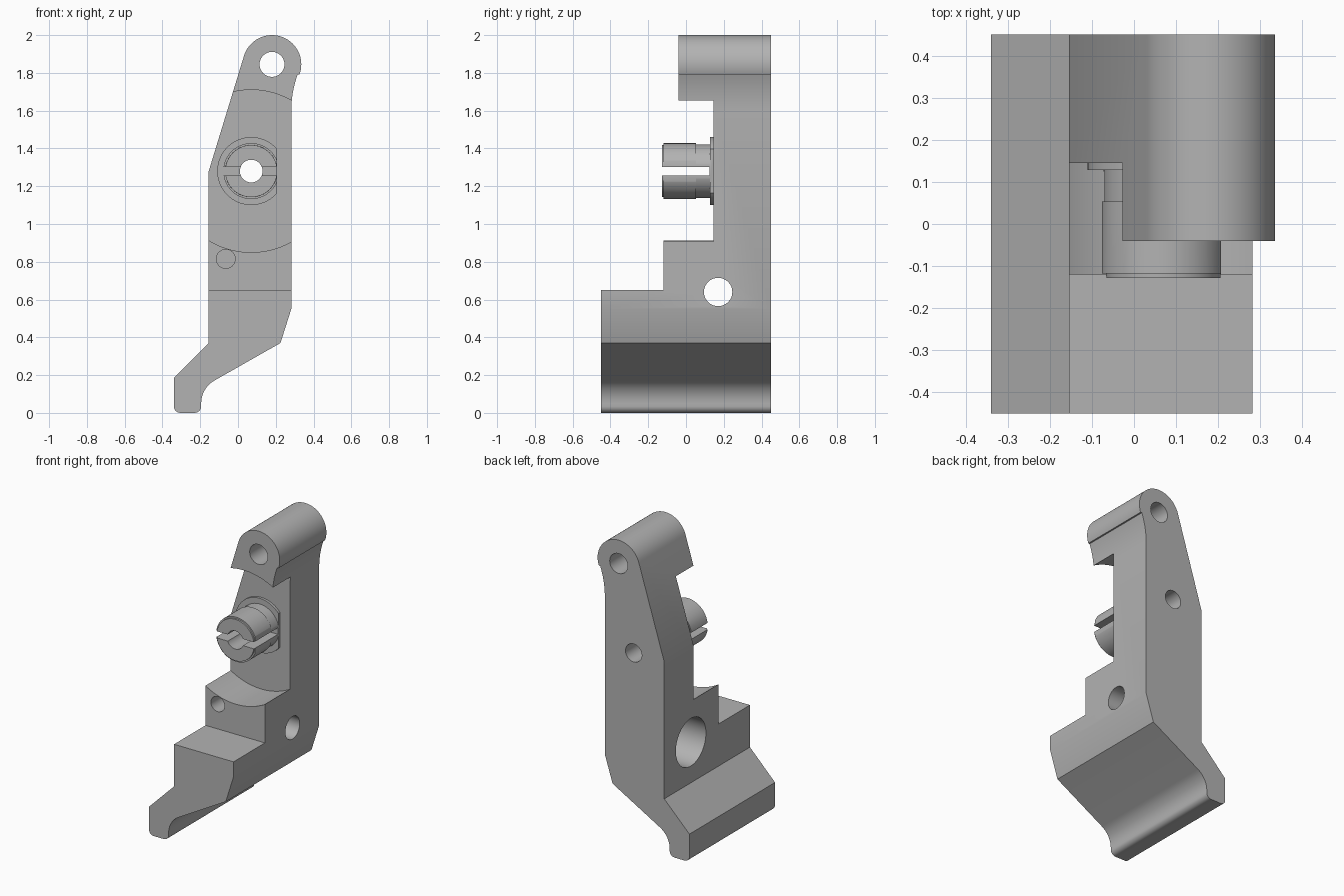
import bpy, bmesh, math
from mathutils import Vector

if "Cube" in bpy.data.objects:
    bpy.data.objects.remove(bpy.data.objects["Cube"], do_unlink=True)

grey = bpy.data.materials.new("plain grey")
grey.use_nodes = True
colour = (0.45, 0.45, 0.45, 1)
grey.diffuse_color = colour
grey.node_tree.nodes["Principled BSDF"].inputs["Base Color"].default_value = colour


def prism(name, points, y0, y1):
    """Extrude an x-z profile from y0 to y1."""
    bm = bmesh.new()
    face = bm.faces.new([bm.verts.new((x, y0, z)) for x, z in points])
    new = bmesh.ops.extrude_face_region(bm, geom=[face])["geom"]
    moved = [v for v in new if isinstance(v, bmesh.types.BMVert)]
    bmesh.ops.translate(bm, verts=moved, vec=(0, y1 - y0, 0))
    bmesh.ops.recalc_face_normals(bm, faces=bm.faces)
    mesh = bpy.data.meshes.new(name)
    bm.to_mesh(mesh)
    bm.free()
    mesh.materials.append(grey)
    ob = bpy.data.objects.new(name, mesh)
    bpy.context.collection.objects.link(ob)
    return ob


def arc(cx, cz, r, a0, a1, n):
    angles = [math.radians(a0 + (a1 - a0) * i / n) for i in range(n + 1)]
    return [(cx + r * math.cos(a), cz + r * math.sin(a)) for a in angles]


def disc(name, centre, r, y0, y1, n=64):
    return prism(name, arc(*centre, r, 0, 360, n)[:-1], y0, y1)


def box(name, x0, x1, y0, y1, z0, z1):
    return prism(name, [(x0, z0), (x1, z0), (x1, z1), (x0, z1)], y0, y1)


def cross_bore(name, y, z, r, x0, x1):
    """Cylinder running along x."""
    ob = disc(name, (0, 0), r, x0, x1)
    for v in ob.data.vertices:
        a, b, c = v.co
        v.co = Vector((b, y - a, z + c))
    return ob


def combine(target, tools, operation="DIFFERENCE"):
    for tool in tools:
        tool.hide_render = True
        mod = target.modifiers.new(tool.name, "BOOLEAN")
        mod.operation, mod.solver, mod.object = operation, "EXACT", tool
        bpy.context.view_layer.update()
        graph = bpy.context.evaluated_depsgraph_get()
        mesh = bpy.data.meshes.new_from_object(target.evaluated_get(graph))
        target.modifiers.clear()
        target.data = mesh
        bpy.data.objects.remove(tool, do_unlink=True)


def smooth(ob):
    bpy.ops.object.select_all(action="DESELECT")
    ob.select_set(True)
    bpy.context.view_layer.objects.active = ob
    bpy.ops.object.shade_smooth_by_angle(angle=math.radians(25))


top = (0.18, 1.845)
pivot = (0.07, 1.28)
back = 0.45

# Arm: side outline with rounded foot, rounded head and a fillet below the head
outline = (arc(-0.305, 0.035, 0.035, 180, 270, 6)
           + arc(-0.23, 0.035, 0.035, 270, 360, 6)
           + arc(-0.055, 0.05, 0.14, 180, 120, 10)
           + [(0.225, 0.37), (0.282, 0.55)]
           + arc(0.842, 1.6, 0.56, 180, 160, 8)
           + arc(*top, 0.155, -20, 163, 36)
           + [(-0.155, 1.28), (-0.155, 0.37), (-0.34, 0.185)])
arm = prism("arm", outline, -0.45, back)
combine(arm, [
    box("step_cutter", -1, 1, -1, -0.12, 0.65, 3),
    box("head_front_cutter", -1, 1, -1, -0.04, 1.3, 3),
    disc("pivot_recess_cutter", pivot, 0.43, -1, 0.145, 128),
    disc("head_hole_cutter", top, 0.066, -1, 1),
    disc("pivot_hole_cutter", pivot, 0.06, -1, 1),
    disc("blind_hole_cutter", (-0.065, 0.815), 0.05, -0.3, 0.02),
    cross_bore("large_bore_cutter", 0.17, 0.64, 0.158, -0.6, 0.18),
    cross_bore("small_bore_cutter", 0.17, 0.64, 0.075, 0.1, 0.6),
])
smooth(arm)

# Pivot pin: slotted stub with a chamfered tip, a neck and a thin flange
pin = disc("pivot_pin", pivot, 0.148, -0.128, 0.053)
for v in pin.data.vertices:
    if v.co.y < -0.12:
        v.co.x = pivot[0] + (v.co.x - pivot[0]) * 0.93
        v.co.z = pivot[1] + (v.co.z - pivot[1]) * 0.93
combine(pin, [disc("pin_body", pivot, 0.148, -0.118, 0.053),
              disc("pin_neck", pivot, 0.142, 0.04, 0.14)], "UNION")
combine(pin, [box("slot_cutter", -1, 1, -1, 0.125, 1.258, 1.302)])
combine(pin, [disc("pin_flange", pivot, 0.18, 0.128, 0.15)], "UNION")
combine(pin, [disc("pin_hole_cutter", pivot, 0.06, -1, 1),
              box("pin_flat_cutter", 0.207, 1, -1, 1, 1, 1.6)])
smooth(pin)
